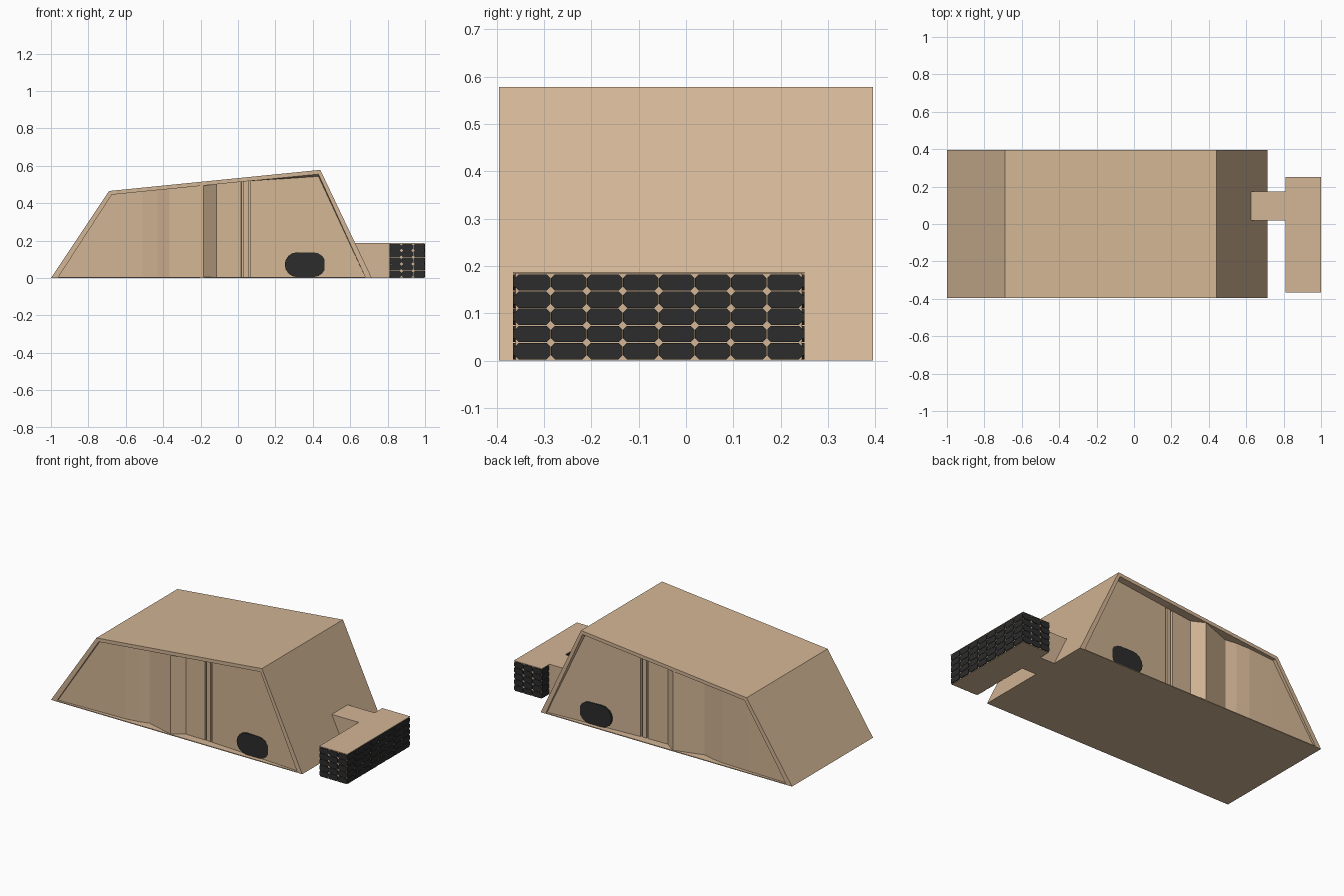
import bpy, bmesh, math
from mathutils import Vector

if "Cube" in bpy.data.objects:
    bpy.data.objects.remove(bpy.data.objects["Cube"])


def material(name, rgb):
    m = bpy.data.materials.new(name)
    m.diffuse_color = (*rgb, 1)
    m.use_nodes = True
    m.node_tree.nodes["Principled BSDF"].inputs["Base Color"].default_value = m.diffuse_color
    return m


TAN = material("sand_tan", (0.65, 0.465, 0.30))
DARK = material("charcoal", (0.025, 0.025, 0.025))


def finish(name, bm, mat):
    bmesh.ops.remove_doubles(bm, verts=bm.verts, dist=1e-5)
    bmesh.ops.dissolve_degenerate(bm, edges=bm.edges, dist=1e-5)
    bmesh.ops.recalc_face_normals(bm, faces=bm.faces)
    me = bpy.data.meshes.new(name)
    bm.to_mesh(me)
    bm.free()
    me.materials.append(mat)
    ob = bpy.data.objects.new(name, me)
    bpy.context.collection.objects.link(ob)
    return ob


def face(bm, pts):
    return bm.faces.new([bm.verts.new(p) for p in pts])


def prism(bm, pts, offset):
    """Closed prism from a planar outline pushed along an offset."""
    a = [bm.verts.new(p) for p in pts]
    b = [bm.verts.new(Vector(p) + Vector(offset)) for p in pts]
    bm.faces.new(a)
    bm.faces.new(b[::-1])
    for i in range(len(a)):
        j = (i + 1) % len(a)
        bm.faces.new((a[i], b[i], b[j], a[j]))


def box(bm, x0, x1, y0, y1, z0, z1):
    prism(bm, [(x0, y0, z0), (x1, y0, z0), (x1, y1, z0), (x0, y1, z0)], (0, 0, z1 - z0))


# Main body: sloped shell with a framed, folded wall on front and back
Y = 0.395
OUTER = [(-1, 0), (-0.69, 0.465), (0.44, 0.578), (0.715, 0)]
INNER = [(-0.96, 0.005), (-0.675, 0.445), (0.43, 0.555), (0.68, 0.005)]
# wall stations: x position, depth behind the frame
WALL = [(-0.96, 0.012), (-0.675, 0.02), (-0.51, 0.025), (-0.43, 0.037), (-0.365, 0.055),
        (-0.185, 0.003), (-0.115, 0.053), (0.017, 0.05), (0.018, 0.066), (0.027, 0.066),
        (0.028, 0.05), (0.056, 0.049), (0.057, 0.065), (0.066, 0.065), (0.067, 0.048),
        (0.43, 0.027), (0.68, 0.012)]


def opening_top(x):
    for (x0, z0), (x1, z1) in zip(INNER, INNER[1:]):
        if x <= x1:
            return z0 + (z1 - z0) * (x - x0) / (x1 - x0)
    return INNER[-1][1]


def drop(x):
    if x < 0.06 or x > 0.6:
        return 0
    return 0.012 * (x - 0.05) / 0.38


bm = bmesh.new()
for i in range(4):
    (x0, z0), (x1, z1) = OUTER[i], OUTER[(i + 1) % 4]
    face(bm, [(x0, -Y, z0), (x1, -Y, z1), (x1, Y, z1), (x0, Y, z0)])
for s in (-1, 1):
    y = s * Y
    rows = []
    for x, d in WALL:
        zt = opening_top(x)
        rows.append([(x, y, zt), (x, y - s * d, zt - drop(x)),
                     (x, y - s * d, 0.005), (x, y, 0.005)])
    for a, b in zip(rows, rows[1:]):
        for k in range(3):
            pts = []
            for p in (a[k], b[k], b[k + 1], a[k + 1]):
                if p not in pts:
                    pts.append(p)
            if len(pts) > 2:
                face(bm, pts)
    o = [(x, y, z) for x, z in OUTER]
    tops = [r[0] for r in rows]
    bottoms = [r[3] for r in rows]
    face(bm, [o[0], o[1], tops[1], tops[0]])
    face(bm, [o[1], o[2]] + tops[1:-1][::-1])
    face(bm, [o[2], o[3], tops[-1], tops[-2]])
    face(bm, [o[3], o[0]] + bottoms)
finish("body_shell", bm, TAN)

# Dark rounded vents low on the front and back walls
for s, name in ((-1, "front_vent"), (1, "back_vent")):
    bm = bmesh.new()
    pts = []
    for side in (1, -1):
        for k in range(9):
            a = math.pi * (k / 8 - 0.5)
            pts.append((0.36 + side * (0.044 + 0.066 * math.cos(a)), s * (Y - 0.025),
                        0.071 + side * 0.066 * math.sin(a)))
    prism(bm, pts, (0, -s * 0.03, 0))
    finish(name, bm, DARK)

# Connecting arm, running into the sloped end
bm = bmesh.new()
prism(bm, [(0.68, 0.02, 0), (0.82, 0.02, 0), (0.82, 0.02, 0.187), (0.622, 0.02, 0.187)],
      (0, 0.155, 0))
finish("arm", bm, TAN)

# Cross bar core with a thin cap
T = 0.005
X0, X1, Y0, Y1, H = 0.81, 1.0, -0.365, 0.25, 0.187
bm = bmesh.new()
box(bm, X0 + T, X1 - T, Y0 + T, Y1 - T, 0, H - 0.003)
finish("cross_bar", bm, TAN)
bm = bmesh.new()
box(bm, X0, X1, Y0, Y1, H - 0.003, H)
finish("cross_bar_cap", bm, TAN)


# Rows of chamfered dark tiles around the bar
def tiles(name, start, along, length, columns, inward):
    bm = bmesh.new()
    start, along = Vector(start), Vector(along)
    w, h = length / columns, (H - 0.006) / 5
    g, c = 0.0008, 0.008
    for i in range(columns):
        for j in range(5):
            u0, u1 = i * w + g, (i + 1) * w - g
            v0, v1 = 0.002 + j * h + g, 0.002 + (j + 1) * h - g
            outline = [(u0 + c, v0), (u1 - c, v0), (u1, v0 + c), (u1, v1 - c),
                       (u1 - c, v1), (u0 + c, v1), (u0, v1 - c), (u0, v0 + c)]
            prism(bm, [start + along * u + Vector((0, 0, v)) for u, v in outline],
                  Vector(inward) * T)
    finish(name, bm, DARK)


tiles("end_tiles", (X1, Y0 + 0.003, 0), (0, 1, 0), Y1 - Y0 - 0.006, 8, (-1, 0, 0))
tiles("front_tiles", (X0 + 0.001, Y0, 0), (1, 0, 0), 0.188, 3, (0, 1, 0))
tiles("back_tiles", (X0 + 0.001, Y1, 0), (1, 0, 0), 0.188, 3, (0, -1, 0))
tiles("inner_tiles_long", (X0, Y0 + 0.003, 0), (0, 1, 0), 0.38, 5, (1, 0, 0))
tiles("inner_tiles_short", (X0, 0.176, 0), (0, 1, 0), 0.072, 1, (1, 0, 0))
